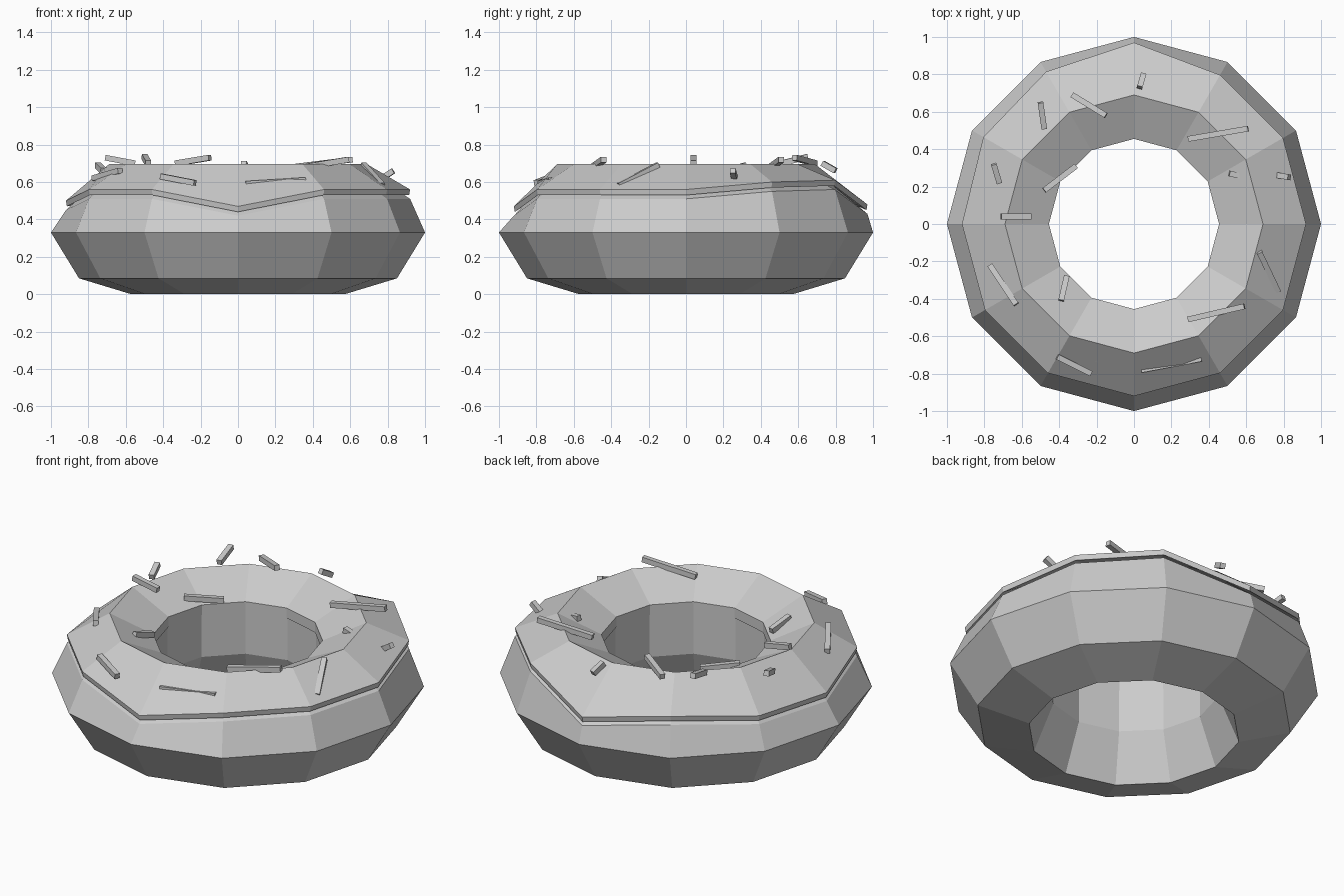
import bpy, bmesh, math
from mathutils import Vector, Matrix

if "Cube" in bpy.data.objects:
    bpy.data.objects.remove(bpy.data.objects["Cube"])

SEG = 12


def finish(name, bm):
    bmesh.ops.recalc_face_normals(bm, faces=bm.faces)
    me = bpy.data.meshes.new(name)
    bm.to_mesh(me)
    bm.free()
    ob = bpy.data.objects.new(name, me)
    bpy.context.collection.objects.link(ob)
    return ob


def lathe(name, rings):
    """Join rings of (radius, z) per segment into a skin."""
    bm = bmesh.new()
    loops = []
    for ring in rings:
        loops.append([bm.verts.new((r * math.cos(i * math.tau / SEG),
                                    r * math.sin(i * math.tau / SEG), z))
                      for i, (r, z) in enumerate(ring)])
    for a, b in zip(loops, loops[1:] + loops[:1]):
        for i in range(SEG):
            j = (i + 1) % SEG
            bm.faces.new((a[i], a[j], b[j], b[i]))
    return finish(name, bm)


# Uneven outer rim of the icing, counter-clockwise from +x
rim = [(.92, .56), (.92, .60), (.92, .61), (.97, .48), (.94, .55), (.93, .51),
       (.92, .50), (.92, .56), (.92, .56), (.92, .47), (.92, .56), (.92, .56)]
lip = [(r - .005, z - .03) for r, z in rim]


def even(r, z):
    return [(r, z)] * SEG


# Dough: lower body up to just beneath the icing
lathe("dough", [even(1, .33), even(.85, .085), even(.57, 0), even(.46, .27),
                even(.46, .55), even(.69, .66),
                [(r + .005, z - .02) for r, z in lip]])

# Icing: thin cap following the top
lathe("icing", [even(.455, .52), even(.455, .58), even(.69, .695), rim, lip,
                even(.69, .655), even(.48, .54)])

# Sprinkles: end points of thin square sticks
sticks = [
    ((.03, .73, .70), (.05, .80, .66)),
    ((-.33, .69, .70), (-.15, .58, .73)),
    ((-.50, .65, .735), (-.48, .51, .70)),
    ((.29, .455, .68), (.61, .51, .72)),
    ((-.75, .32, .69), (-.72, .22, .66)),
    ((-.48, .18, .62), (-.31, .31, .60)),
    ((-.71, .04, .73), (-.55, .04, .70)),
    ((-.77, -.22, .62), (-.63, -.43, .66)),
    ((-.39, -.41, .65), (-.36, -.28, .61)),
    ((-.41, -.71, .63), (-.23, -.80, .595)),
    ((.04, -.78, .59), (.36, -.72, .61)),
    ((.29, -.51, .67), (.59, -.44, .72)),
    ((.67, -.15, .69), (.77, -.36, .58)),
    ((.51, .27, .66), (.58, .255, .65)),
    ((.77, .26, .62), (.83, .25, .66)),
]
for n, (a, b) in enumerate(sticks, 1):
    a, b = Vector(a), Vector(b)
    d = b - a
    bm = bmesh.new()
    bmesh.ops.create_cube(bm, size=1)
    m = (Matrix.Translation((a + b) / 2)
         @ d.to_track_quat('X', 'Z').to_matrix().to_4x4()
         @ Matrix.Diagonal((d.length, .03, .03, 1)))
    bm.transform(m)
    finish(f"sprinkle_{n}", bm)
